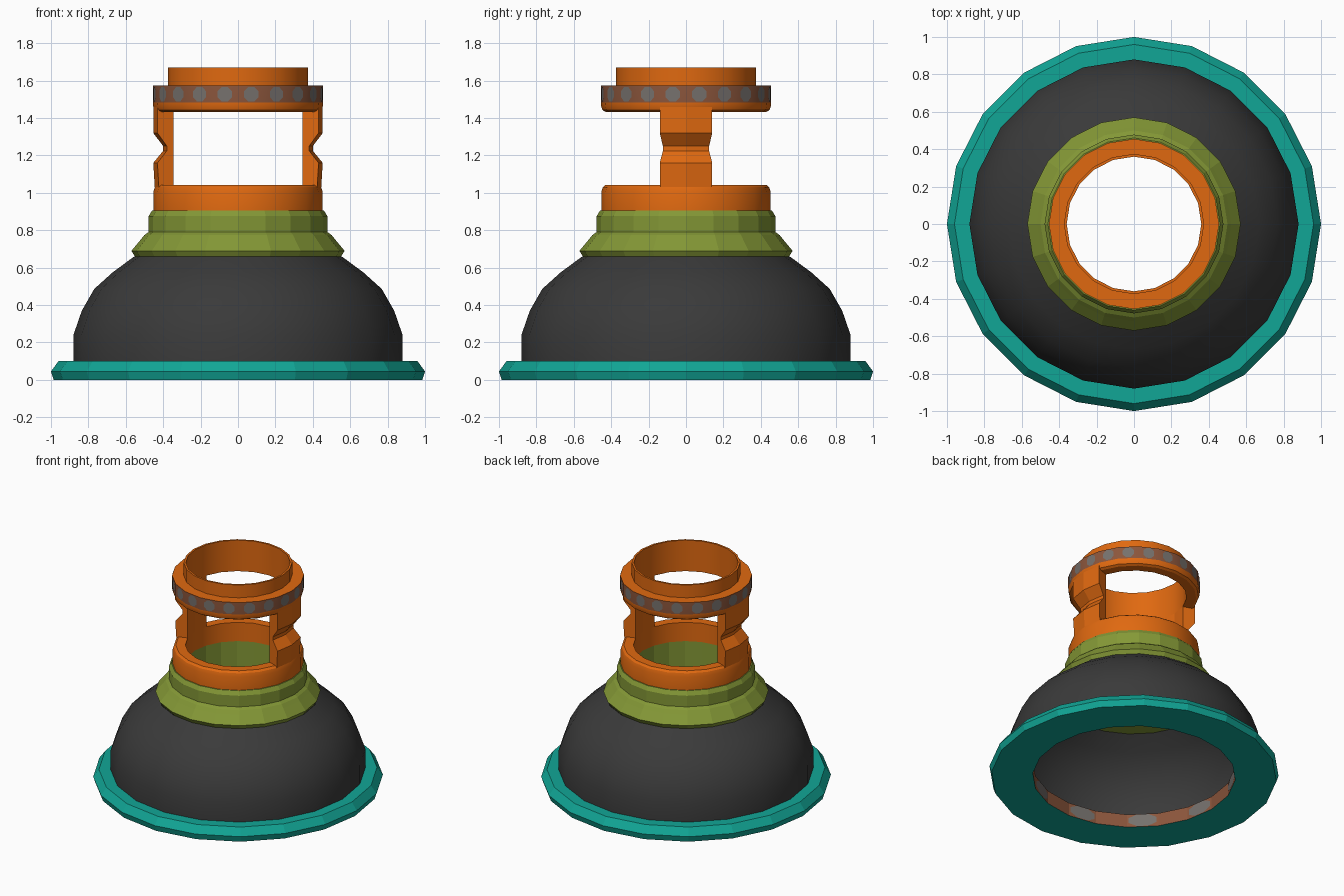
import bpy, bmesh
from math import cos, sin, pi

if "Cube" in bpy.data.objects:
    bpy.data.objects.remove(bpy.data.objects["Cube"])

SIDES = 20
STEP = 2 * pi / SIDES


def material(name, rgb):
    m = bpy.data.materials.new(name)
    lin = [((c / 255 + 0.055) / 1.055) ** 2.4 for c in rgb]
    m.diffuse_color = (*lin, 1)
    m.use_nodes = True
    m.node_tree.nodes["Principled BSDF"].inputs["Base Color"].default_value = m.diffuse_color
    return m


orange = material("orange", (224, 105, 16))
teal = material("teal", (17, 166, 150))
dark = material("charcoal", (58, 58, 58))
olive = material("olive green", (132, 152, 54))
brown = material("dull brown", (140, 86, 60))
grey = material("warm grey", (118, 113, 109))


def finish(name, bm, mats, smooth=False):
    mesh = bpy.data.meshes.new(name)
    bm.to_mesh(mesh)
    bm.free()
    for m in mats:
        mesh.materials.append(m)
    ob = bpy.data.objects.new(name, mesh)
    bpy.context.collection.objects.link(ob)
    if smooth:
        bpy.ops.object.select_all(action='DESELECT')
        ob.select_set(True)
        bpy.context.view_layer.objects.active = ob
        bpy.ops.object.shade_smooth_by_angle(angle=0.42)
    return ob


def revolve(name, profile, mats, start=0, count=SIDES, closed=True, smooth=False, rule=None):
    """Turn an (r, z) profile, listed with its outer side going up, around z."""
    bm = bmesh.new()
    full = count == SIDES
    cols = []
    for i in range(count if full else count + 1):
        a = (start + i) * STEP
        cols.append([bm.verts.new((r * cos(a), r * sin(a), z)) for r, z in profile])
    n = len(profile)
    for i in range(count):
        p, q = cols[i], cols[(i + 1) % len(cols)]
        for k in range(n if closed else n - 1):
            j = (k + 1) % n
            f = bm.faces.new((p[k], q[k], q[j], p[j]))
            if rule:
                f.material_index = rule(profile[k], profile[j])
    if not full:
        bm.faces.new(cols[0])
        bm.faces.new(cols[-1][::-1])
        bmesh.ops.recalc_face_normals(bm, faces=bm.faces)
    return finish(name, bm, mats, smooth)


def spots(name, radius, z, half_w, half_h, facing=1, every=1):
    """Flat octagonal plates lying on the facets of a ring."""
    bm = bmesh.new()
    d = radius * cos(STEP / 2) + 0.003 * facing
    for i in range(0, SIDES, every):
        a = (i + 0.5) * STEP
        vs = []
        for k in range(8):
            t = (k + 0.5) * pi / 4
            s, h = half_w * cos(t) * facing, half_h * sin(t)
            vs.append(bm.verts.new((d * cos(a) - s * sin(a), d * sin(a) + s * cos(a), z + h)))
        bm.faces.new(vs)
    return finish(name, bm, [grey])


# base ring, with a patterned inner wall
revolve("base_ring", [(0.70, 0), (0.985, 0), (1.0, 0.045), (0.96, 0.10), (0.70, 0.10)],
        [teal, brown], rule=lambda p, q: int(p[0] < 0.71 and q[0] < 0.71))
spots("base_inner_spots", 0.70, 0.05, 0.105, 0.05, -1, 2)

# smooth dome shell
revolve("dome", [(0.88, 0.09), (0.88, 0.24), (0.835, 0.37), (0.768, 0.487), (0.67, 0.575), (0.555, 0.66)],
        [dark], closed=False, smooth=True)

# stepped neck collar
revolve("neck_collar", [(0.365, 0.655), (0.548, 0.655), (0.57, 0.69), (0.52, 0.75), (0.50, 0.775),
                        (0.478, 0.79), (0.478, 0.875), (0.46, 0.905), (0.365, 0.905)], [olive])

# lower cage ring
revolve("cage_lower_ring", [(0.363, 0.90), (0.453, 0.90), (0.453, 1.005), (0.445, 1.03),
                            (0.43, 1.043), (0.363, 1.043)], [orange], smooth=True)

# two notched posts
post = [(0.363, 1.03), (0.445, 1.03), (0.453, 1.16), (0.40, 1.225), (0.40, 1.25),
        (0.453, 1.32), (0.453, 1.48), (0.363, 1.48)]
for side, start in (("right", -1), ("left", 9)):
    revolve("cage_post_" + side, post, [orange], start, 2)

# upper cage ring with patterned band and thin lip
revolve("cage_upper_ring", [(0.363, 1.433), (0.43, 1.433), (0.447, 1.443), (0.453, 1.46), (0.455, 1.482),
                            (0.455, 1.573), (0.375, 1.573), (0.375, 1.67), (0.36, 1.67)],
        [orange, brown], smooth=True, rule=lambda p, q: int(p[1] == 1.482))
spots("band_spots", 0.455, 1.5275, 0.042, 0.042)
